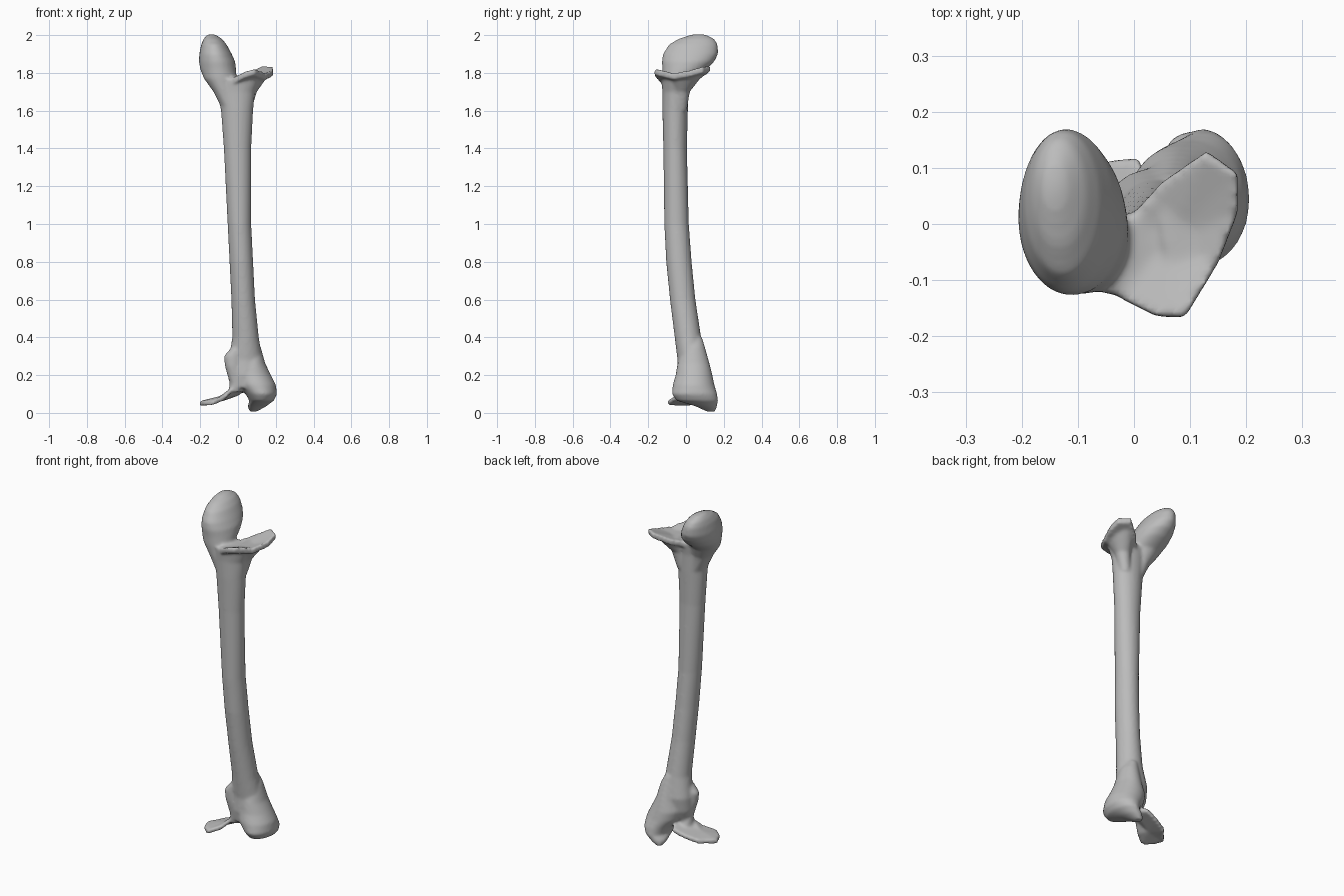
import bpy, bmesh, math

cube = bpy.data.objects.get("Cube")
if cube:
    bpy.data.objects.remove(cube, do_unlink=True)

mat = bpy.data.materials.new("bone grey")
mat.use_nodes = True
GREY = (0.5, 0.5, 0.5, 1)
mat.diffuse_color = GREY
mat.node_tree.nodes["Principled BSDF"].inputs["Base Color"].default_value = GREY

parts = []


def finish(bm, name):
    bmesh.ops.recalc_face_normals(bm, faces=bm.faces)
    mesh = bpy.data.meshes.new(name)
    bm.to_mesh(mesh)
    bm.free()
    mesh.materials.append(mat)
    obj = bpy.data.objects.new(name, mesh)
    bpy.context.collection.objects.link(obj)
    parts.append(obj)


def loft(name, sections, sides=32):
    """Stack of level ellipses, each given as z, x min, x max, y min, y max."""
    bm = bmesh.new()
    rings = []
    for z, x0, x1, y0, y1 in sections:
        ring = []
        for i in range(sides):
            a = math.tau * i / sides
            ring.append(bm.verts.new(((x0 + x1 + (x1 - x0) * math.cos(a)) / 2,
                                      (y0 + y1 + (y1 - y0) * math.sin(a)) / 2, z)))
        rings.append(ring)
    for a, b in zip(rings, rings[1:]):
        for i in range(sides):
            j = (i + 1) % sides
            bm.faces.new((a[i], a[j], b[j], b[i]))
    bm.faces.new(rings[0])
    bm.faces.new(rings[-1])
    finish(bm, name)


def plate(name, centre, rim, thick):
    """Dished plate: a fan around a centre, with a lower skin below it."""
    bm = bmesh.new()
    skins = []
    for drop in (0, thick):
        mid = bm.verts.new((centre[0], centre[1], centre[2] - drop))
        edge = [bm.verts.new((x, y, z - drop)) for x, y, z in rim]
        skins.append(edge)
        for i in range(len(edge)):
            bm.faces.new((mid, edge[i - 1], edge[i]))
    top, low = skins
    for i in range(len(top)):
        bm.faces.new((top[i - 1], top[i], low[i], low[i - 1]))
    finish(bm, name)


# Long shaft, bowed and flaring at the top
loft("shaft", [
    (0.13, -.03, .10, -.04, .06), (0.20, -.05, .13, -.05, .09),
    (0.28, -.05, .13, -.045, .10), (0.40, -.03, .11, -.06, .08),
    (0.60, -.035, .09, -.085, .05), (0.80, -.045, .08, -.105, .03),
    (1.00, -.055, .07, -.115, .015), (1.40, -.075, .07, -.12, .005),
    (1.60, -.09, .08, -.125, .01), (1.70, -.11, .09, -.125, .01),
    (1.77, -.13, .12, -.13, .02)])

# Rounded knob on its neck
loft("upper_knob", [
    (1.60, -.08, .00, -.11, .00), (1.70, -.13, -.02, -.12, .01),
    (1.77, -.18, -.01, -.125, .04), (1.82, -.20, -.01, -.125, .11),
    (1.86, -.207, -.015, -.128, .15), (1.90, -.205, -.033, -.122, .17),
    (1.95, -.195, -.06, -.09, .168), (1.98, -.182, -.085, -.04, .15),
    (2.00, -.165, -.115, .02, .11), (2.005, -.15, -.13, .05, .08)])

# Flared saddle beside the knob
plate("upper_saddle", (.06, -.03, 1.775), [
    (-.06, -.06, 1.785), (-.02, -.135, 1.78), (.04, -.165, 1.81),
    (.09, -.168, 1.825), (.15, -.07, 1.80), (.185, .02, 1.815),
    (.185, .09, 1.835), (.13, .13, 1.84), (.05, .075, 1.80), (0, .02, 1.78)], .035)
loft("saddle_support", [
    (1.60, .01, .07, -.06, .005), (1.70, .02, .10, -.06, .02),
    (1.75, .03, .135, -.08, .06), (1.79, .05, .16, -.09, .09)])

# Outer rounded joint, lowest at the back
loft("lower_outer_joint", [
    (0.40, .03, .09, .01, .085), (0.35, .02, .12, -.02, .10),
    (0.26, .01, .145, -.045, .125), (0.20, -.01, .175, -.055, .14),
    (0.15, .00, .20, -.07, .15), (0.10, .04, .207, -.075, .165),
    (0.065, .06, .19, -.05, .17), (0.035, .05, .15, .05, .165),
    (0.007, .06, .10, .11, .155)])

# Small ridge on the inner side, running down to the leaf
loft("lower_inner_ridge", [
    (0.34, -.04, .02, -.04, .03), (0.30, -.075, .02, -.045, .03),
    (0.25, -.07, .02, -.045, .03), (0.16, -.045, .03, -.035, .04),
    (0.11, -.05, .02, -.03, .06)])

# Thin leaf at the inner foot
plate("lower_inner_leaf", (-.10, .00, .088), [
    (-.205, .00, .062), (-.18, -.06, .064), (-.13, -.10, .068),
    (-.07, -.06, .095), (-.02, -.02, .145), (.03, .04, .14),
    (.01, .12, .12), (-.06, .11, .095), (-.14, .08, .072)], .027)

# Blend the parts into one smooth bone
bpy.ops.object.select_all(action="DESELECT")
for obj in parts:
    obj.select_set(True)
bone = parts[0]
bpy.context.view_layer.objects.active = bone
bpy.ops.object.join()
bone.name = "long_bone"
blend = bone.modifiers.new("blend", "REMESH")
blend.mode = "VOXEL"
blend.voxel_size = 0.008
blend.use_smooth_shade = True
soften = bone.modifiers.new("soften", "SMOOTH")
soften.factor = 0.5
soften.iterations = 8
bpy.ops.object.shade_smooth()
